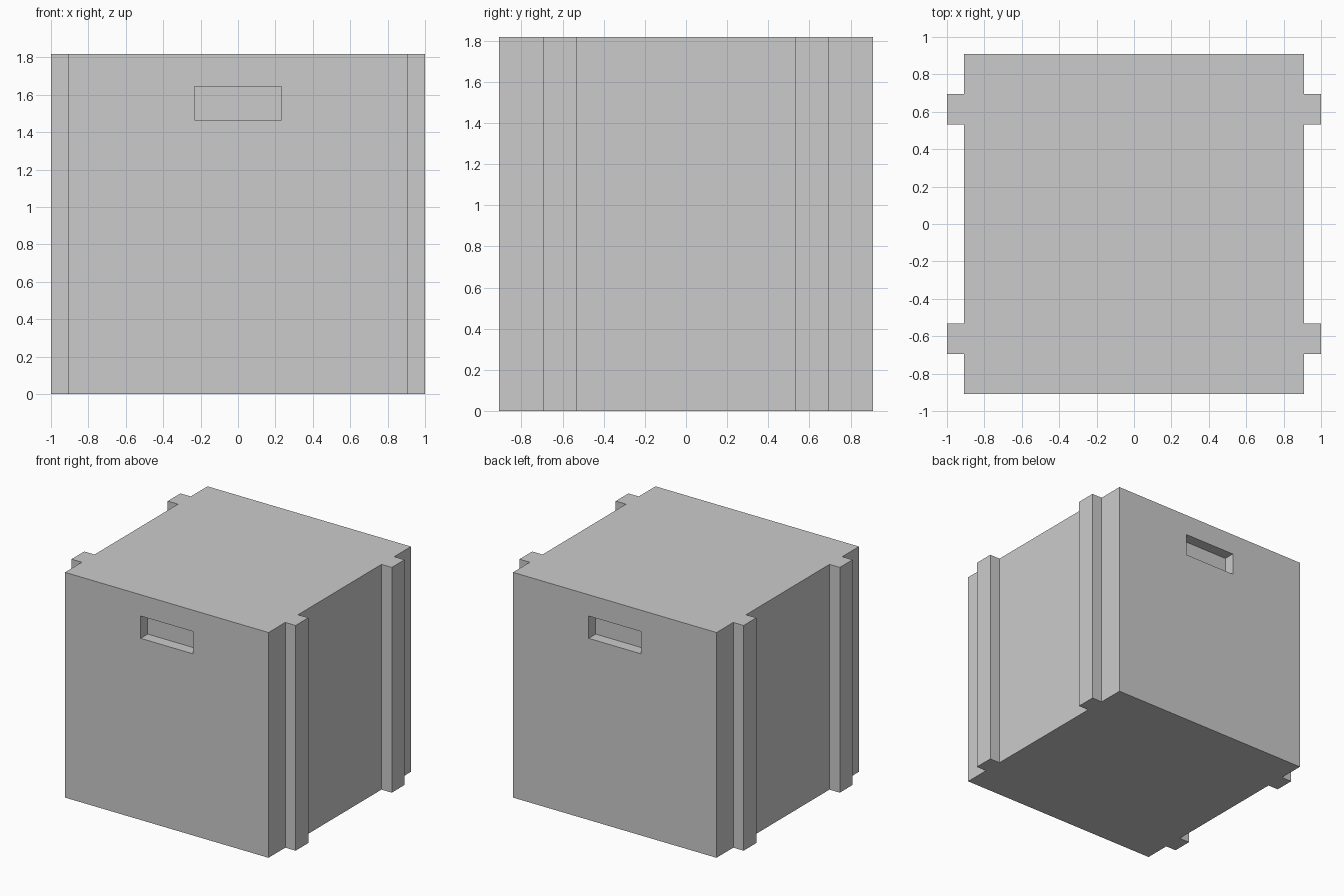
import bpy, bmesh

if "Cube" in bpy.data.objects:
    bpy.data.objects.remove(bpy.data.objects["Cube"])

HALF, HEIGHT = 0.908, 1.817        # crate body half width, height
RAIL_X = 1.0                       # outer face of the side rails
RAIL_Y0, RAIL_Y1 = 0.532, 0.694    # rail extent along y
GRIP_X, GRIP_Z0, GRIP_Z1, GRIP_DEPTH = 0.233, 1.465, 1.645, 0.09


def make_object(name, bm):
    bmesh.ops.recalc_face_normals(bm, faces=bm.faces)
    mesh = bpy.data.meshes.new(name)
    bm.to_mesh(mesh)
    bm.free()
    obj = bpy.data.objects.new(name, mesh)
    bpy.context.collection.objects.link(obj)
    return obj


# Crate body: plan outline with two rails per side, extruded upward
quarter = [(HALF, RAIL_Y0), (RAIL_X, RAIL_Y0), (RAIL_X, RAIL_Y1),
           (HALF, RAIL_Y1), (HALF, HALF)]
right = [(x, -y) for x, y in reversed(quarter)] + quarter
outline = right + [(-x, -y) for x, y in right]

bm = bmesh.new()
base = bm.faces.new([bm.verts.new((x, y, 0)) for x, y in outline])
top = bmesh.ops.extrude_face_region(bm, geom=[base], use_keep_orig=True)
bmesh.ops.translate(bm, vec=(0, 0, HEIGHT),
                    verts=[v for v in top["geom"] if isinstance(v, bmesh.types.BMVert)])
crate = make_object("crate_body", bm)

# Hand grips: shallow recesses cut into the front and back
bm = bmesh.new()
for side in (-1, 1):
    cube = bmesh.ops.create_cube(bm, size=1)["verts"]
    bmesh.ops.scale(bm, vec=(2 * GRIP_X, 2 * GRIP_DEPTH, GRIP_Z1 - GRIP_Z0), verts=cube)
    bmesh.ops.translate(bm, vec=(0, side * HALF, (GRIP_Z0 + GRIP_Z1) / 2), verts=cube)
cutter = make_object("hand_grip_cutter", bm)
cutter.hide_render = True

cut = crate.modifiers.new("hand_grips", 'BOOLEAN')
cut.operation = 'DIFFERENCE'
cut.solver = 'EXACT'
cut.object = cutter

# Apply the cut and discard the helper
bpy.context.view_layer.objects.active = crate
crate.select_set(True)
bpy.ops.object.modifier_apply(modifier=cut.name)
bpy.data.objects.remove(cutter)
